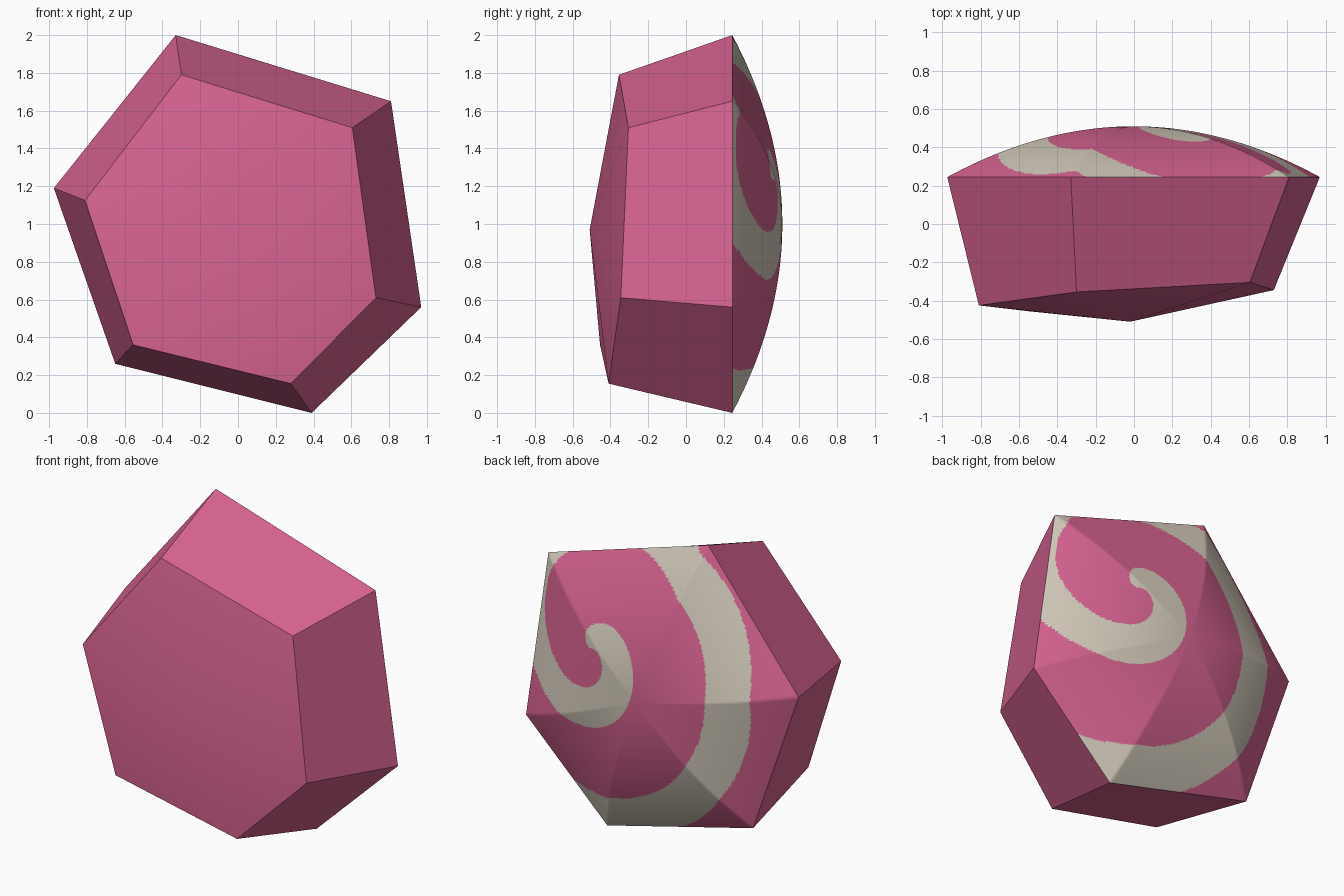
import bpy, bmesh, math

if "Cube" in bpy.data.objects:
    bpy.data.objects.remove(bpy.data.objects["Cube"])

def material(name, col):
    m = bpy.data.materials.new(name)
    m.diffuse_color = (*col, 1)
    m.use_nodes = True
    m.node_tree.nodes["Principled BSDF"].inputs["Base Color"].default_value = m.diffuse_color
    return m

PINK = material("pink", (0.69, 0.127, 0.287))
CREAM = material("cream", (0.67, 0.61, 0.51))

# Corner positions: wide rim (x, z) and narrower front ring (x, y, z)
RIM_Y, BACK_Y = 0.245, 0.51
RIM = [(-0.33, 2.0), (0.81, 1.65), (0.97, 0.56), (0.39, 0.0), (-0.65, 0.26), (-0.975, 1.19)]
FRONT = [(-0.30, -0.355, 1.79), (0.605, -0.305, 1.51), (0.73, -0.345, 0.61),
         (0.28, -0.41, 0.155), (-0.555, -0.455, 0.36), (-0.81, -0.425, 1.125)]

def finish(bm, name, mats, angle):
    bmesh.ops.recalc_face_normals(bm, faces=bm.faces)
    me = bpy.data.meshes.new(name)
    bm.to_mesh(me)
    bm.free()
    ob = bpy.data.objects.new(name, me)
    bpy.context.collection.objects.link(ob)
    for m in mats:
        me.materials.append(m)
    bpy.ops.object.select_all(action='DESELECT')
    ob.select_set(True)
    bpy.context.view_layer.objects.active = ob
    bpy.ops.object.shade_smooth_by_angle(angle=math.radians(angle))
    return ob

def spiral(x, z):
    # Archimedean stripe around an off-centre eye; 1 = cream
    dx, dz = x - 0.37, z - 1.23
    turn = (math.degrees(math.atan2(dz, dx)) - 151) / 360
    return int((math.hypot(dx, dz) / 0.75 - turn) % 1 < 0.353)

# Six-sided body: flat sides and a shallow pointed front
bm = bmesh.new()
rim = [bm.verts.new((x, RIM_Y, z)) for x, z in RIM]
front = [bm.verts.new(p) for p in FRONT]
tip = bm.verts.new((-0.02, -0.51, 0.97))
for i in range(6):
    j = (i + 1) % 6
    bm.faces.new((rim[i], rim[j], front[j], front[i]))
    bm.faces.new((front[i], front[j], tip))
# recalc works on the open shell; outward is checked below
body = finish(bm, "faceted_body", [PINK], 40)

# Domed back: fine rings from the apex to the rim, stripe set per face
SEG, RINGS = 60, 110
outline = []
for i in range(6):
    (x0, z0), (x1, z1) = RIM[i], RIM[(i + 1) % 6]
    outline += [(x0 + (x1 - x0) * k / SEG, z0 + (z1 - z0) * k / SEG) for k in range(SEG)]
bm = bmesh.new()
apex = bm.verts.new((0, BACK_Y, 1))
rings = []
for r in range(1, RINGS + 1):
    t = r / RINGS
    y = RIM_Y + (BACK_Y - RIM_Y) * (1 - t * t)
    rings.append([bm.verts.new((x * t, y, 1 + (z - 1) * t)) for x, z in outline])
n = len(outline)
for i in range(n):
    j = (i + 1) % n
    bm.faces.new((apex, rings[0][i], rings[0][j]))
    for a, b in zip(rings, rings[1:]):
        bm.faces.new((a[i], b[i], b[j], a[j]))
for f in bm.faces:
    c = f.calc_center_median()
    f.material_index = spiral(c.x, c.z)
dome = finish(bm, "spiral_dome_back", [PINK, CREAM], 40)

# Make sure both open shells face outwards
for ob, sign in ((body, -1), (dome, 1)):
    p = max(ob.data.polygons, key=lambda q: sign * q.center.y)
    if p.normal.y * sign < 0:
        ob.data.flip_normals()
